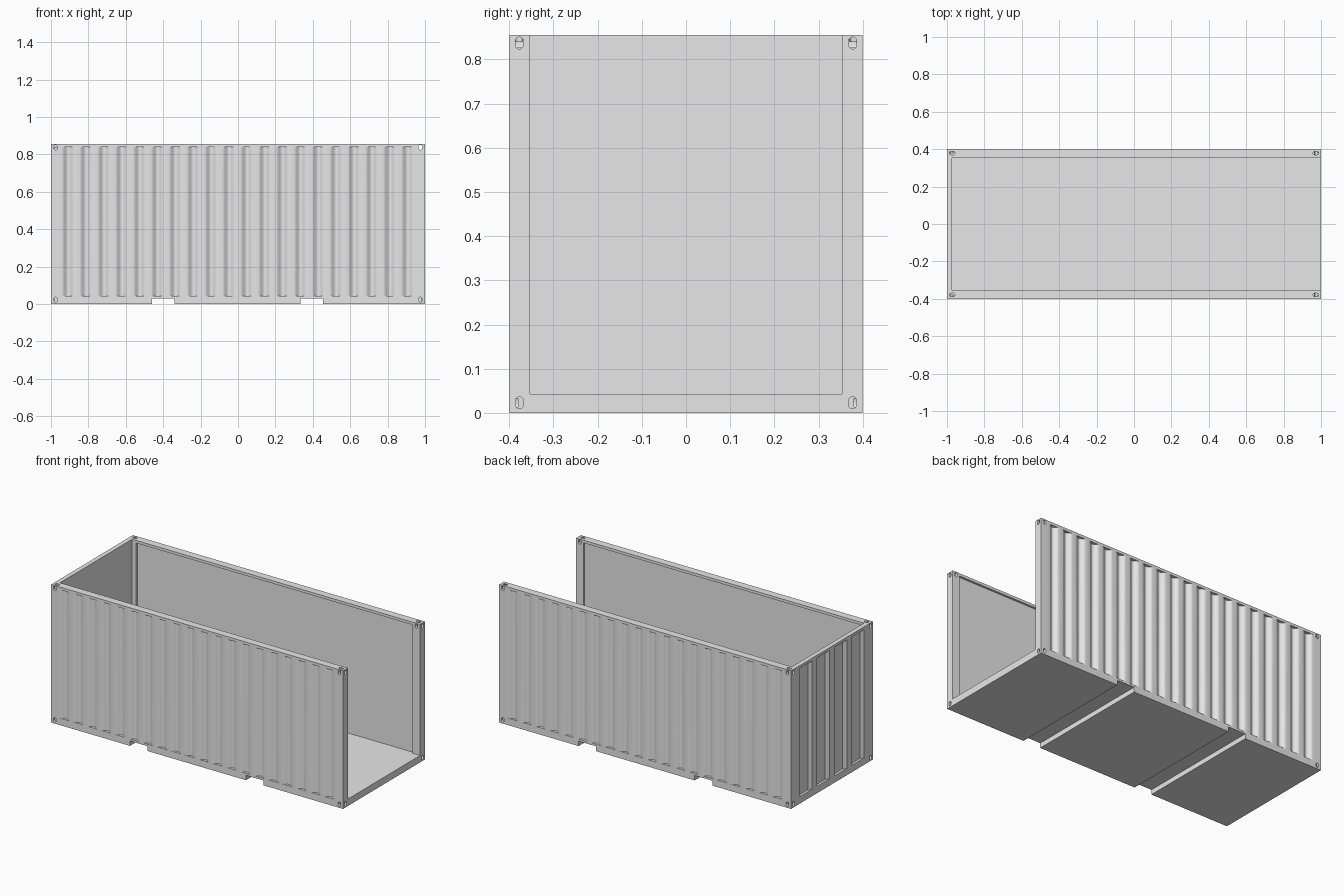
import bpy, bmesh, math
from mathutils import Vector

if "Cube" in bpy.data.objects:
    bpy.data.objects.remove(bpy.data.objects["Cube"])

H = 0.855          # overall height
FLOOR = 0.043      # floor height
INNER = 0.353      # inside half width
END = -0.972       # inside face of the closed end

grey = bpy.data.materials.new("container_grey")
grey.diffuse_color = (0.8, 0.8, 0.8, 1)
grey.use_nodes = True
grey.node_tree.nodes["Principled BSDF"].inputs["Base Color"].default_value = grey.diffuse_color


def add_prism(bm, pts, axis, lo, hi):
    """Extrude a 2D outline along an axis; pts give the two other axes in order."""
    def place(p, h):
        c = list(p)
        c.insert(axis, h)
        return bm.verts.new(c)
    a = [place(p, lo) for p in pts]
    b = [place(p, hi) for p in pts]
    n = len(pts)
    bm.faces.new(a)
    bm.faces.new(b[::-1])
    for i in range(n):
        j = (i + 1) % n
        bm.faces.new((a[j], a[i], b[i], b[j]))


def add_box(bm, x0, x1, y0, y1, z0, z1):
    add_prism(bm, [(x0, y0), (x1, y0), (x1, y1), (x0, y1)], 2, z0, z1)


def capsule(cu, cv, hu, hv):
    """Rounded slot outline with half sizes hu and hv."""
    r = min(hu, hv)
    pts = []
    for k in range(16):
        a = 2 * math.pi * (k + 0.5) / 16
        u, v = math.cos(a), math.sin(a)
        pts.append((cu + r * u + math.copysign(hu - r, u),
                    cv + r * v + math.copysign(hv - r, v)))
    return pts


def finish(bm, name):
    bmesh.ops.recalc_face_normals(bm, faces=bm.faces)
    me = bpy.data.meshes.new(name)
    bm.to_mesh(me)
    bm.free()
    ob = bpy.data.objects.new(name, me)
    bpy.context.collection.objects.link(ob)
    me.materials.append(grey)
    return ob


def cut(body, bm):
    """Subtract a cutter mesh and remove it again."""
    tool = finish(bm, "cutter")
    tool.hide_render = True
    bpy.context.view_layer.objects.active = body
    mod = body.modifiers.new("cut", 'BOOLEAN')
    mod.operation = 'DIFFERENCE'
    mod.solver = 'EXACT'
    mod.object = tool
    bpy.ops.object.modifier_apply(modifier=mod.name)
    bpy.data.objects.remove(tool)


# Outer block
bm = bmesh.new()
add_box(bm, -1, 1, -0.4, 0.4, 0, H)
body = finish(bm, "container_body")

# Interior, open at the top and at the right end
bm = bmesh.new()
add_box(bm, END, 1.1, -INNER, INNER, FLOOR, 1)
cut(body, bm)

# Shallow recess inside each side wall, leaving top rail and posts
bm = bmesh.new()
for s in (-1, 1):
    y0, y1 = sorted((s * 0.34, s * 0.366))
    add_box(bm, -0.945, 0.95, y0, y1, FLOOR, 0.838)
cut(body, bm)

# Smooth vertical flutes on the outside of both sides
bm = bmesh.new()
for s in (-1, 1):
    for i in range(20):
        x0, w = -0.942 + i * 0.0955, 0.068
        pts = [(x0 + w * k / 12, s * (0.4 - 0.018 * math.sin(math.pi * k / 12) ** 2))
               for k in range(13)]
        pts += [(x0 + w, s * 0.42), (x0, s * 0.42)]
        add_prism(bm, pts, 2, 0.043, 0.838)
cut(body, bm)

# Sharp flutes on the closed end
bm = bmesh.new()
for i in range(4):
    c = -0.255 + i * 0.17
    add_prism(bm, [(-1.02, c - 0.06), (-1, c - 0.06), (-0.985, c - 0.04),
                   (-0.985, c + 0.04), (-1, c + 0.06), (-1.02, c + 0.06)],
              2, 0.043, 0.838)
cut(body, bm)

# Forklift channels through the base
bm = bmesh.new()
for c in (-0.4, 0.395):
    add_box(bm, c - 0.06, c + 0.06, -0.5, 0.5, -0.1, 0.03)
cut(body, bm)

# Corner slots in the side faces; the open end's top pair goes right through
bm = bmesh.new()
for s in (-1, 1):
    for x in (-0.975, 0.975):
        for z in (0.023, 0.837):
            depth = 0.06 if x > 0 and z > 0.5 else 0.02
            y0, y1 = sorted((s * 0.42, s * (0.4 - depth)))
            add_prism(bm, capsule(x, z, 0.009, 0.0135), 1, y0, y1)
cut(body, bm)

# Corner slots in the end faces
bm = bmesh.new()
for s in (-1, 1):
    for y in (-0.377, 0.377):
        for z in (0.023, 0.837):
            x0, x1 = sorted((s * 1.02, s * 0.982))
            add_prism(bm, capsule(y, z, 0.009, 0.0135), 0, x0, x1)
cut(body, bm)

# Corner slots in the top face
bm = bmesh.new()
for x in (-0.972, 0.972):
    for y in (-0.379, 0.379):
        add_prism(bm, capsule(x, y, 0.0145, 0.009), 2, H - 0.015, H + 0.02)
cut(body, bm)

# Smooth the flutes, keep the frame edges sharp
bpy.ops.object.select_all(action='DESELECT')
body.select_set(True)
bpy.context.view_layer.objects.active = body
bpy.ops.object.shade_smooth_by_angle(angle=math.radians(30))
